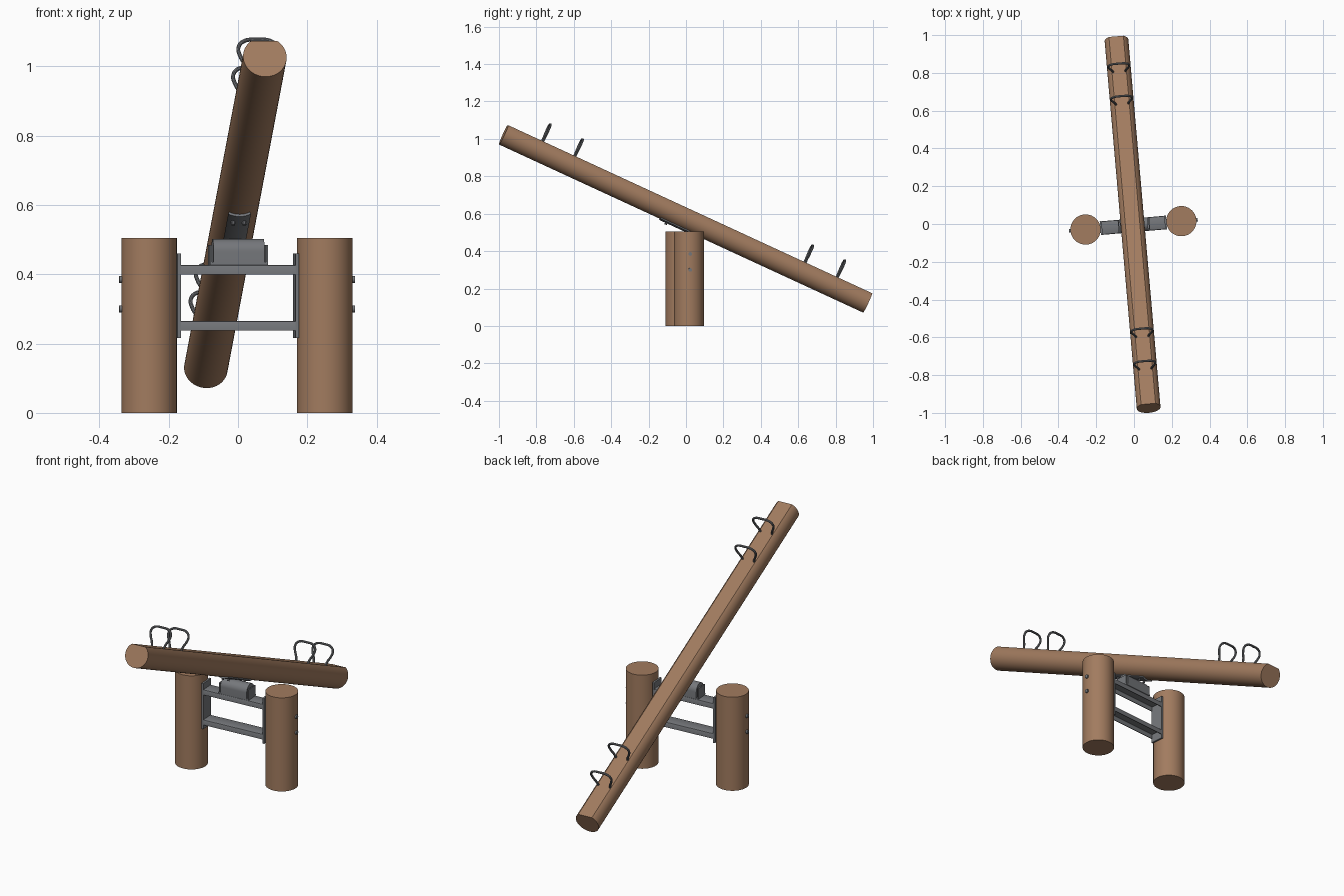
import bpy, bmesh
from math import sin, cos, pi, radians, asin
from mathutils import Matrix, Vector

cube = bpy.data.objects.get("Cube")
if cube:
    bpy.data.objects.remove(cube, do_unlink=True)


def material(name, rgb, rough):
    m = bpy.data.materials.new(name)
    m.use_nodes = True
    m.diffuse_color = (*rgb, 1)
    bsdf = m.node_tree.nodes["Principled BSDF"]
    bsdf.inputs["Base Color"].default_value = (*rgb, 1)
    bsdf.inputs["Roughness"].default_value = rough
    return m


wood = material("warm wood", (0.36, 0.20, 0.115), 0.8)
steel = material("grey steel", (0.18, 0.187, 0.20), 0.5)

# Frames: whole seesaw turned a little, plank tilted about the pivot
BASE = Matrix.Translation((-0.003, -0.007, 0)) @ Matrix.Rotation(radians(5), 4, 'Z')
TILT = BASE @ Matrix.Translation((-0.004, 0.007, 0.578)) @ Matrix.Rotation(radians(-24.7), 4, 'X')
ALONG_X = Matrix.Rotation(-pi / 2, 4, 'Z')
UPRIGHT = Matrix.Rotation(pi / 2, 4, 'X')


def at(x, y, z):
    return Matrix.Translation((x, y, z))


def finish(obj, mat, matrix):
    obj.data.materials.append(mat)
    obj.matrix_world = matrix
    bpy.ops.object.select_all(action='DESELECT')
    obj.select_set(True)
    bpy.context.view_layer.objects.active = obj
    bpy.ops.object.shade_smooth_by_angle(angle=radians(35))
    return obj


def prism(name, profile, length, mat, matrix):
    """Extrude an (x, z) profile along local y, centred."""
    bm = bmesh.new()
    face = bm.faces.new([bm.verts.new((x, -length / 2, z)) for x, z in profile])
    new = bmesh.ops.extrude_face_region(bm, geom=[face])["geom"]
    bmesh.ops.translate(bm, vec=(0, length, 0),
                        verts=[v for v in new if isinstance(v, bmesh.types.BMVert)])
    bmesh.ops.recalc_face_normals(bm, faces=bm.faces)
    mesh = bpy.data.meshes.new(name)
    bm.to_mesh(mesh)
    bm.free()
    obj = bpy.data.objects.new(name, mesh)
    bpy.context.collection.objects.link(obj)
    return finish(obj, mat, matrix)


def arc(r, a, b, n):
    return [(r * cos(a + (b - a) * i / n), r * sin(a + (b - a) * i / n)) for i in range(n + 1)]


def disc(r, n):
    return arc(r, 0, 2 * pi, n)[:-1]


def rect(w, h):
    return [(-w / 2, -h / 2), (w / 2, -h / 2), (w / 2, h / 2), (-w / 2, h / 2)]


# Plank: round log with a flat sitting face
R, FLAT = 0.063, 0.05
edge = asin(FLAT / R)
prism("plank", arc(R, pi - edge, 2 * pi + edge, 40), 2.15, wood, TILT)

# Posts, mounting plates and bolts on both sides
for side, label in ((-1, "right"), (1, "left")):
    post_x = side * 0.2545
    prism(f"{label}_post", disc(0.08, 48), 0.504, wood, BASE @ at(post_x, 0, 0.252) @ UPRIGHT)
    prism(f"{label}_plate", rect(0.074, 0.245), 0.01, steel,
          BASE @ at(side * 0.171, 0, 0.338) @ ALONG_X)
    for z in (0.30, 0.385):
        prism(f"{label}_post_bolt", disc(0.01, 12), 0.012, steel,
              BASE @ at(side * 0.3355, 0, z) @ ALONG_X)

# Rails: channels open underneath with softened top corners
W, H, T, C = 0.036, 0.028, 0.004, 0.006
half = [(W - T, 0), (W, 0), (W, H - C), (W - C * 0.3, H - C * 0.3), (W - C, H)]
channel = half + [(-x, z) for x, z in reversed(half)] + [(T - W, H - T), (W - T, H - T)]
for label, z in (("lower", 0.237), ("upper", 0.399)):
    prism(f"{label}_rail", channel, 0.335, steel, BASE @ at(0, 0, z) @ ALONG_X)

# Pivot bearing: round-topped housing, foot and end cheeks
housing = arc(0.036, 0, pi, 20) + [(-0.036, -0.035), (0.036, -0.035)]
prism("pivot_housing", housing, 0.148, steel, BASE @ at(0.003, 0, 0.466) @ ALONG_X)
prism("pivot_foot", rect(0.072, 0.008), 0.168, steel, BASE @ at(0.003, 0, 0.431) @ ALONG_X)
for side in (-1, 1):
    prism("pivot_cheek", rect(0.066, 0.056), 0.006, steel,
          BASE @ at(0.003 + side * 0.081, 0, 0.456) @ ALONG_X)

# Saddle hugging the underside of the plank, with its bolts
low, high = radians(270 - 28), radians(270 + 28)
saddle = arc(R + 0.007, low, high, 14) + arc(R - 0.001, high, low, 14)
prism("plank_saddle", saddle, 0.25, steel, TILT)
for x in (-0.016, 0.016):
    for y in (-0.085, 0.085):
        prism("saddle_bolt", disc(0.006, 10), 0.012, steel, TILT @ at(x, y, -R - 0.009) @ UPRIGHT)

# Handles: bent tube loops, narrow at the feet and wide near the top
half_loop = [(0.032, -0.006), (0.038, 0.018), (0.052, 0.048), (0.056, 0.072), (0.043, 0.092)]
loop = half_loop + [(0, 0.099)] + [(-x, z) for x, z in reversed(half_loop)]
for y in (-0.87, -0.68, 0.68, 0.87):
    curve = bpy.data.curves.new("handle", 'CURVE')
    curve.dimensions = '3D'
    curve.bevel_depth = 0.0058
    curve.bevel_resolution = 3
    curve.use_fill_caps = True
    spline = curve.splines.new('BEZIER')
    spline.resolution_u = 6
    spline.bezier_points.add(len(loop) - 1)
    for point, (x, z) in zip(spline.bezier_points, loop):
        point.co = Vector((x, 0, z))
        point.handle_left_type = point.handle_right_type = 'AUTO'
    handle = bpy.data.objects.new("handle", curve)
    bpy.context.collection.objects.link(handle)
    bpy.ops.object.select_all(action='DESELECT')
    handle.select_set(True)
    bpy.context.view_layer.objects.active = handle
    bpy.ops.object.convert(target='MESH')
    finish(bpy.context.view_layer.objects.active, steel, TILT @ at(0, y, FLAT))
    bpy.context.view_layer.objects.active.data.materials.clear()
    bpy.context.view_layer.objects.active.data.materials.append(steel)
